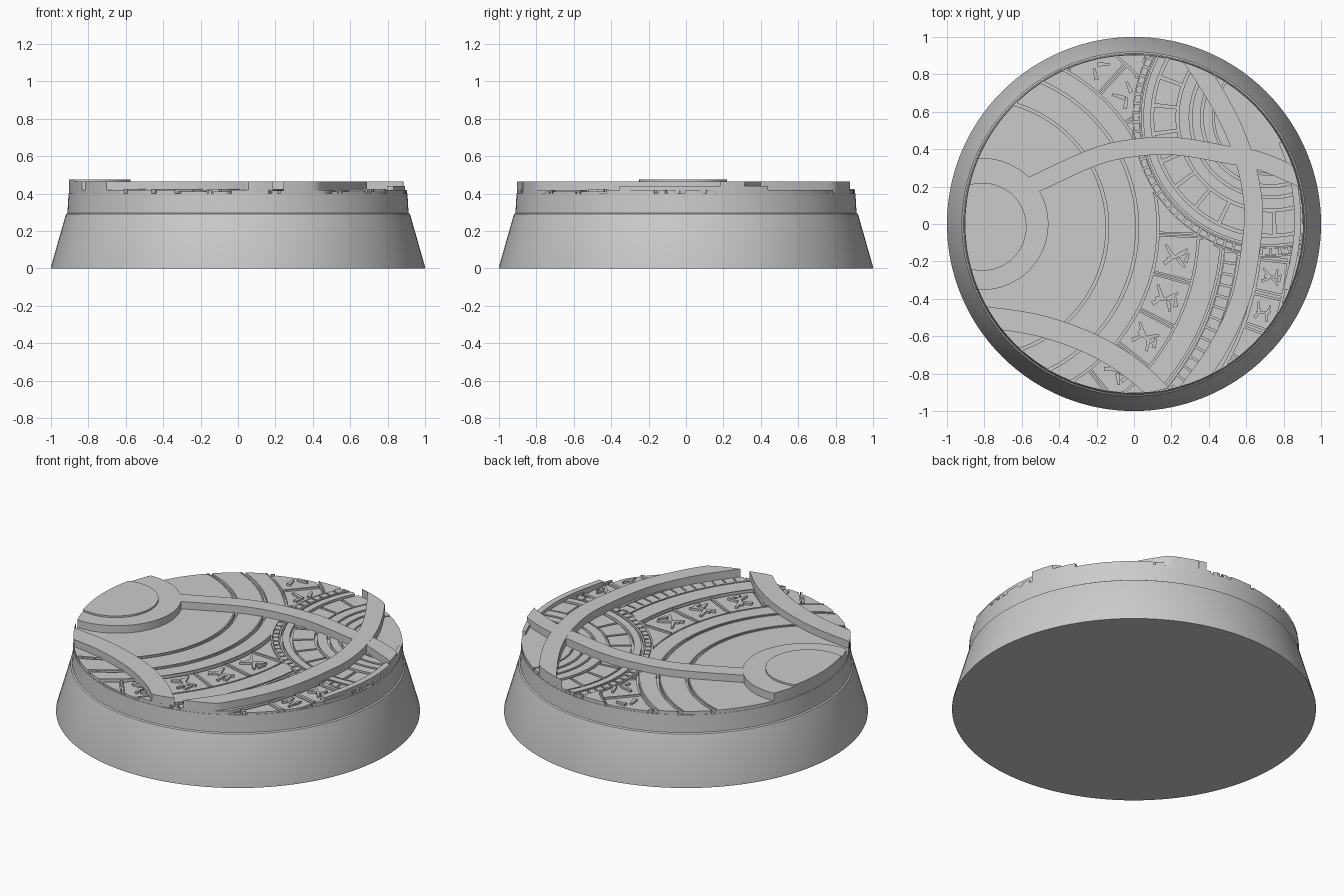
import bpy, bmesh, math, random
from mathutils import Vector

random.seed(4)
cube = bpy.data.objects.get("Cube")
if cube:
    bpy.data.objects.remove(cube)

RIM = 0.904                      # radius of the carved top
FLOOR, PLATE, RAISED = 0.40, 0.42, 0.464
BIG = Vector((-0.83, -0.02))     # centre of the wide ring pattern
SMALL = Vector((0.73, 0.57))     # centre of the small ring pattern
SMALL_R = 0.745

stone = bpy.data.materials.new("grey stone")
stone.use_nodes = True
stone.diffuse_color = (0.6, 0.6, 0.6, 1)
stone.node_tree.nodes["Principled BSDF"].inputs["Base Color"].default_value = (0.6, 0.6, 0.6, 1)


def finish(name, bm):
    bmesh.ops.recalc_face_normals(bm, faces=bm.faces)
    mesh = bpy.data.meshes.new(name)
    bm.to_mesh(mesh)
    bm.free()
    mesh.materials.append(stone)
    obj = bpy.data.objects.new(name, mesh)
    bpy.context.collection.objects.link(obj)
    bpy.ops.object.select_all(action="DESELECT")
    obj.select_set(True)
    bpy.context.view_layer.objects.active = obj
    bpy.ops.object.shade_smooth_by_angle(angle=math.radians(30))
    return obj


def sweep(bm, pairs, top, bottom=FLOOR - 0.01):
    """Closed strip through pairs of plan points."""
    if len(pairs) < 2:
        return
    rows = [[bm.verts.new((p.x, p.y, z)) for p, z in
             ((a, bottom), (a, top), (b, top), (b, bottom))] for a, b in pairs]
    for r, s in zip(rows, rows[1:]):
        for i in range(4):
            j = (i + 1) % 4
            bm.faces.new((r[i], r[j], s[j], s[i]))
    bm.faces.new(rows[0])
    bm.faces.new(rows[-1])


def crossing(c, d, centre, radius):
    """Distances at which a ray enters and leaves a circle."""
    o = c - centre
    b = o.dot(d)
    q = b * b - o.dot(o) + radius * radius
    return (-b - math.sqrt(q), -b + math.sqrt(q)) if q > 0 else None


def arc(bm, c, r0, r1, a0, a1, top=PLATE, skip_small=False):
    """Ring sector trimmed to the rim and, if asked, to the small pattern."""
    run = []
    n = max(2, int(a1 - a0))
    for i in range(n + 1):
        a = math.radians(a0 + (a1 - a0) * i / n)
        d = Vector((math.cos(a), math.sin(a)))
        lo, hi = r0, r1
        hit = crossing(c, d, Vector((0, 0)), RIM)
        if hit:
            lo, hi = max(lo, hit[0]), min(hi, hit[1])
        else:
            hi = lo - 1
        cut = crossing(c, d, SMALL, SMALL_R) if skip_small else None
        if cut:
            if cut[0] <= lo < cut[1]:
                lo = cut[1]
            elif lo < cut[0] < hi:
                hi = cut[0]
        if hi - lo > 0.002:
            run.append((c + d * lo, c + d * hi))
        else:
            sweep(bm, run, top)
            run = []
    sweep(bm, run, top)


def tiles(bm, c, r0, r1, a0, a1, pitch, gap, top=PLATE, skip_small=False):
    for k in range(round((a1 - a0) / pitch)):
        a = a0 + k * pitch
        arc(bm, c, r0, r1, a + gap / 2, a + pitch - gap / 2, top, skip_small)


def band(name, points, width, top):
    """Curved raised strip through a few plan points."""
    p = [Vector(q) for q in points]
    p = [2 * p[0] - p[1]] + p + [2 * p[-1] - p[-2]]
    pairs = []
    for a, b, c, d in zip(p, p[1:], p[2:], p[3:]):
        for i in range(12):
            t = i / 12
            pos = 0.5 * (2 * b + (c - a) * t + (2 * a - 5 * b + 4 * c - d) * t * t
                         + (3 * b - a - 3 * c + d) * t ** 3)
            tan = (c - a) + (4 * a - 10 * b + 8 * c - 2 * d) * t + (9 * b - 3 * a - 9 * c + 3 * d) * t * t
            side = Vector((-tan.y, tan.x)).normalized() * width / 2
            ends = [q * min(1, RIM / q.length) for q in (pos - side, pos + side)]
            if (ends[1] - ends[0]).length > 0.004:
                pairs.append(ends)
    bm = bmesh.new()
    sweep(bm, pairs, top)
    return finish(name, bm)


# Tapered plinth
bm = bmesh.new()
profile = [(1, 0), (1, 0.008), (0.92, 0.29), (0.912, 0.295), (0.906, FLOOR)]
N = 128
loops = [[bm.verts.new((r * math.cos(math.tau * i / N), r * math.sin(math.tau * i / N), z))
          for i in range(N)] for r, z in profile]
for lower, upper in zip(loops, loops[1:]):
    for i in range(N):
        j = (i + 1) % N
        bm.faces.new((lower[i], lower[j], upper[j], upper[i]))
bm.faces.new(loops[0])
bm.faces.new(loops[-1])
finish("plinth", bm)

# Wide concentric floor rings
bm = bmesh.new()
arc(bm, BIG, 0.0, 0.68, 0, 360)
for r0, r1 in ((0.695, 0.84), (0.855, 0.95), (1.18, 1.295), (1.305, 1.32),
               (1.39, 1.405), (1.415, 1.5), (1.67, 1.8)):
    arc(bm, BIG, r0, r1, -90, 90, PLATE, True)
tiles(bm, BIG, 1.322, 1.388, -60, 60, 2.6, 0.4, PLATE - 0.003, True)
finish("wide_floor_rings", bm)

# Raised lips along the wide rings
bm = bmesh.new()
for r in (0.67, 0.83, 0.945, 1.18):
    arc(bm, BIG, r, r + 0.008, -90, 90, PLATE + 0.004, True)
finish("wide_ring_lips", bm)

# Small concentric floor rings
bm = bmesh.new()
arc(bm, SMALL, 0.0, 0.30, 0, 360)
for r0, r1 in ((0.31, 0.36), (0.375, 0.42), (0.435, 0.49), (0.64, 0.68), (0.69, 0.7), (0.735, 0.745)):
    arc(bm, SMALL, r0, r1, 90, 300)
tiles(bm, SMALL, 0.505, 0.625, 90, 300, 14, 1.6, PLATE - 0.004)
tiles(bm, SMALL, 0.702, 0.733, 90, 300, 4, 0.8)
finish("small_floor_rings", bm)

# Framed panels carrying carved strokes
panels = bmesh.new()
strokes = bmesh.new()
SHAPE = ((0, 0, 0.1, 8), (0.03, 0.025, 0.06, 65), (0.03, -0.03, 0.06, -50),
         (-0.04, 0.025, 0.07, 120), (-0.035, -0.025, 0.06, 40), (0.055, 0, 0.05, 95))


def carving(c, radius, angle, size):
    a = math.radians(angle)
    mid = c + Vector((math.cos(a), math.sin(a))) * radius
    for u, v, length, turn in SHAPE:
        pos = mid + Vector((u * math.cos(a) - v * math.sin(a), u * math.sin(a) + v * math.cos(a))) * size
        b = a + math.radians(turn + random.uniform(-25, 25))
        d = Vector((math.cos(b), math.sin(b))) * length * size / 2
        s = Vector((-d.y, d.x)).normalized() * 0.008 * size
        ends = (pos - d, pos + d)
        if all(e.length < RIM - 0.02 and (e - SMALL).length > SMALL_R + 0.01 for e in ends):
            sweep(strokes, [(e - s * k, e + s * k) for e, k in zip(ends, (1.4, 0.7))], PLATE + 0.004)


for start, count, pitch, r0, r1, size in ((-64.5, 11, 12.5, 0.965, 1.17, 1.05), (-34, 6, 7, 1.515, 1.66, 0.8)):
    for k in range(count):
        a = start + k * pitch
        arc(panels, BIG, r0, r1, a + 0.6, a + pitch - 0.6, PLATE - 0.008, True)
        arc(panels, BIG, r0, r1, a - 0.3, a + 0.3, PLATE, True)
        carving(BIG, (r0 + r1) / 2, a + pitch / 2, size)
finish("carved_panels", panels)
finish("panel_carvings", strokes)

# Raised round dais with a thin inner step
bm = bmesh.new()
arc(bm, Vector((-0.81, 0)), 0, 0.352, 0, 360, RAISED + 0.002)
finish("dais", bm)
bm = bmesh.new()
arc(bm, Vector((-0.81, -0.015)), 0, 0.235, 0, 360, 0.476)
finish("dais_step", bm)

# Raised walkways crossing the top
band("cross_walkway", ((-0.55, 0.205), (-0.22, 0.355), (0, 0.407), (0.23, 0.415),
                       (0.5, 0.37), (0.68, 0.335), (0.95, 0.22)), 0.095, RAISED)
band("long_walkway", ((0.27, 0.95), (0.47, 0.63), (0.58, 0.38), (0.635, 0.13),
                      (0.63, -0.08), (0.57, -0.4), (0.44, -0.68), (0.27, -0.92)), 0.1, RAISED + 0.001)
band("corner_walkway", ((-0.92, -0.49), (-0.78, -0.5), (-0.5, -0.545), (-0.22, -0.645),
                        (0, -0.78), (0.16, -0.93)), 0.115, RAISED)

# Low curb by the rim
band("rim_curb", ((0.79, 0.44), (0.845, 0.28), (0.875, 0.05), (0.86, -0.15), (0.81, -0.37)), 0.035, 0.44)
